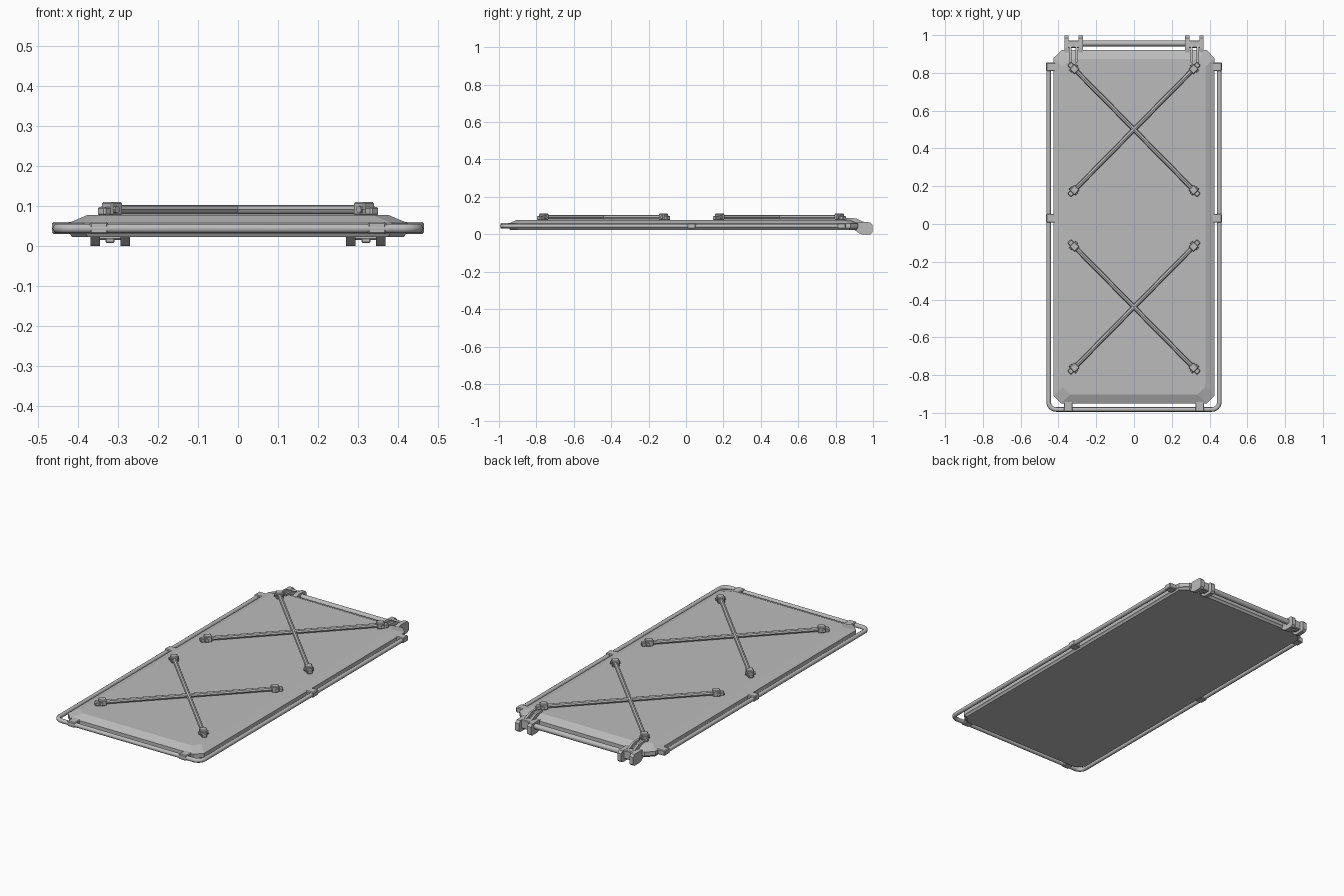
import bpy, bmesh, math
from mathutils import Vector, Matrix

if "Cube" in bpy.data.objects:
    bpy.data.objects.remove(bpy.data.objects["Cube"])

grey = bpy.data.materials.new("plain_grey")
grey.use_nodes = True
grey.diffuse_color = (0.5, 0.5, 0.5, 1)
grey.node_tree.nodes["Principled BSDF"].inputs["Base Color"].default_value = (0.5, 0.5, 0.5, 1)


def finish(name, bm, smooth=False):
    bmesh.ops.recalc_face_normals(bm, faces=bm.faces)
    mesh = bpy.data.meshes.new(name)
    bm.to_mesh(mesh)
    bm.free()
    mesh.materials.append(grey)
    ob = bpy.data.objects.new(name, mesh)
    bpy.context.collection.objects.link(ob)
    if smooth:
        bpy.ops.object.select_all(action='DESELECT')
        ob.select_set(True)
        bpy.context.view_layer.objects.active = ob
        bpy.ops.object.shade_smooth_by_angle(angle=math.radians(40))
    return ob


def box(name, centre, size, angle=0, bevel=0.004):
    bm = bmesh.new()
    bmesh.ops.create_cube(bm, size=1)
    bmesh.ops.scale(bm, vec=size, verts=bm.verts)
    if bevel:
        bmesh.ops.bevel(bm, geom=bm.edges[:], offset=bevel, segments=1, affect='EDGES')
    bm.transform(Matrix.Translation(centre) @ Matrix.Rotation(angle, 4, 'Z'))
    return finish(name, bm)


def rod(name, a, b, radius, sides=16):
    a, b = Vector(a), Vector(b)
    bm = bmesh.new()
    bmesh.ops.create_cone(bm, cap_ends=True, segments=sides, radius1=radius,
                          radius2=radius, depth=(b - a).length)
    turn = (b - a).to_track_quat('Z', 'Y').to_matrix().to_4x4()
    bm.transform(Matrix.Translation((a + b) / 2) @ turn)
    return finish(name, bm, True)


def side_plate(name, x, width, outline):
    """Extrude a (y, z) outline along x."""
    bm = bmesh.new()
    face = bm.faces.new([bm.verts.new((x - width / 2, y, z)) for y, z in outline])
    out = bmesh.ops.extrude_face_region(bm, geom=[face])
    bmesh.ops.translate(bm, vec=(width, 0, 0),
                        verts=[v for v in out["geom"] if isinstance(v, bmesh.types.BMVert)])
    return finish(name, bm)


# Panel: chamfered rectangles stacked into a shallow tray with a sloping rim
def chamfered_ring(bm, inset, z):
    x, y0, y1, c = 0.425 - inset, -0.95 + inset, 0.92 - inset, 0.04
    half = [(x - c, y0), (x, y0 + c), (x, y1 - c), (x - c, y1)]
    points = half + [(-px, py) for px, py in reversed(half)]
    return [bm.verts.new((px, py, z)) for px, py in points]


bm = bmesh.new()
rings = [chamfered_ring(bm, i, z) for i, z in
         [(0.01, 0.022), (0.005, 0.03), (0.0, 0.034), (0.0, 0.057), (0.047, 0.077)]]
for low, high in zip(rings, rings[1:]):
    for i in range(8):
        j = (i + 1) % 8
        bm.faces.new((low[i], low[j], high[j], high[i]))
bm.faces.new(rings[0])
bm.faces.new(rings[-1])
finish("panel", bm)

# Guard rail: one bent tube round the front and both sides
RAIL_X, RAIL_Y, RAIL_Z, BEND = 0.452, -0.982, 0.044, 0.04
bend = [(RAIL_X - BEND + BEND * math.cos(t), RAIL_Y + BEND + BEND * math.sin(t))
        for t in [-math.pi / 2 * k / 6 for k in range(7)]]
half = [(RAIL_X, 0.85)] + bend
path = half + [(-x, y) for x, y in reversed(half)]
curve = bpy.data.curves.new("rail_path", 'CURVE')
curve.dimensions = '3D'
curve.bevel_depth = 0.012
curve.bevel_resolution = 3
curve.use_fill_caps = True
spline = curve.splines.new('POLY')
spline.points.add(len(path) - 1)
for point, (x, y) in zip(spline.points, path):
    point.co = (x, y, RAIL_Z, 1)
curve.materials.append(grey)
rail = bpy.data.objects.new("guard_rail", curve)
bpy.context.collection.objects.link(rail)

# Rail clamps
for side, s in (("left", 1), ("right", -1)):
    for place, y in (("rear", 0.832), ("middle", 0.03)):
        box(f"{side}_{place}_clamp", (s * 0.433, y, 0.045), (0.064, 0.046, 0.03))
    box(f"{side}_front_clamp", (s * 0.348, -0.96, 0.045), (0.046, 0.066, 0.03))

# Crossed braces with an end fitting at each corner
for place, mid in (("rear", 0.5), ("front", -0.44)):
    for s, slant in ((1, "rising"), (-1, "falling")):
        ends = [Vector((-0.315 * s, mid - 0.32, 0.091)), Vector((0.315 * s, mid + 0.32, 0.091))]
        rod(f"{place}_{slant}_brace", *ends, 0.012, 8)
        along = (ends[1] - ends[0]).normalized()
        angle = math.atan2(along.y, along.x)
        for k, (end, out) in enumerate(((ends[0], -along), (ends[1], along))):
            name = f"{place}_{slant}_brace_{'start' if k == 0 else 'end'}"
            box(name + "_socket", end + Vector((0, 0, 0.002)), (0.04, 0.038, 0.034), angle)
            box(name + "_foot", end + out * 0.025 - Vector((0, 0, 0.004)),
                (0.03, 0.028, 0.022), angle)
            across = Vector((-along.y, along.x, 0)) * 0.026
            rod(name + "_pin", end + out * 0.008 - across, end + out * 0.008 + across, 0.009, 8)

# Rear hinges: two lugs, a bridging block and strap arms on each side
LUG = [(0.9, 0.024), (0.925, 0.006), (0.94, 0), (0.985, 0), (0.997, 0.01),
       (0.997, 0.052), (0.985, 0.064), (0.93, 0.066), (0.9, 0.06)]
ARM = [(0.855, 0.074), (0.855, 0.088), (0.91, 0.085), (0.95, 0.066),
       (0.95, 0.022), (0.915, 0.022), (0.9, 0.06)]
for side, s in (("left", 1), ("right", -1)):
    for place, x in (("outer", 0.357), ("inner", 0.282)):
        side_plate(f"{side}_{place}_hinge_lug", s * x, 0.023, LUG)
    for place, x in (("outer", 0.337), ("inner", 0.304)):
        side_plate(f"{side}_{place}_strap_arm", s * x, 0.012, ARM)
    box(f"{side}_hinge_block", (s * 0.32, 0.952, 0.04), (0.06, 0.04, 0.05))
    box(f"{side}_hinge_stop", (s * 0.32, 0.945, 0.014), (0.022, 0.025, 0.012), bevel=0.002)

# Hinge bar
rod("hinge_bar", (-0.28, 0.956, 0.042), (0.28, 0.956, 0.042), 0.015)
